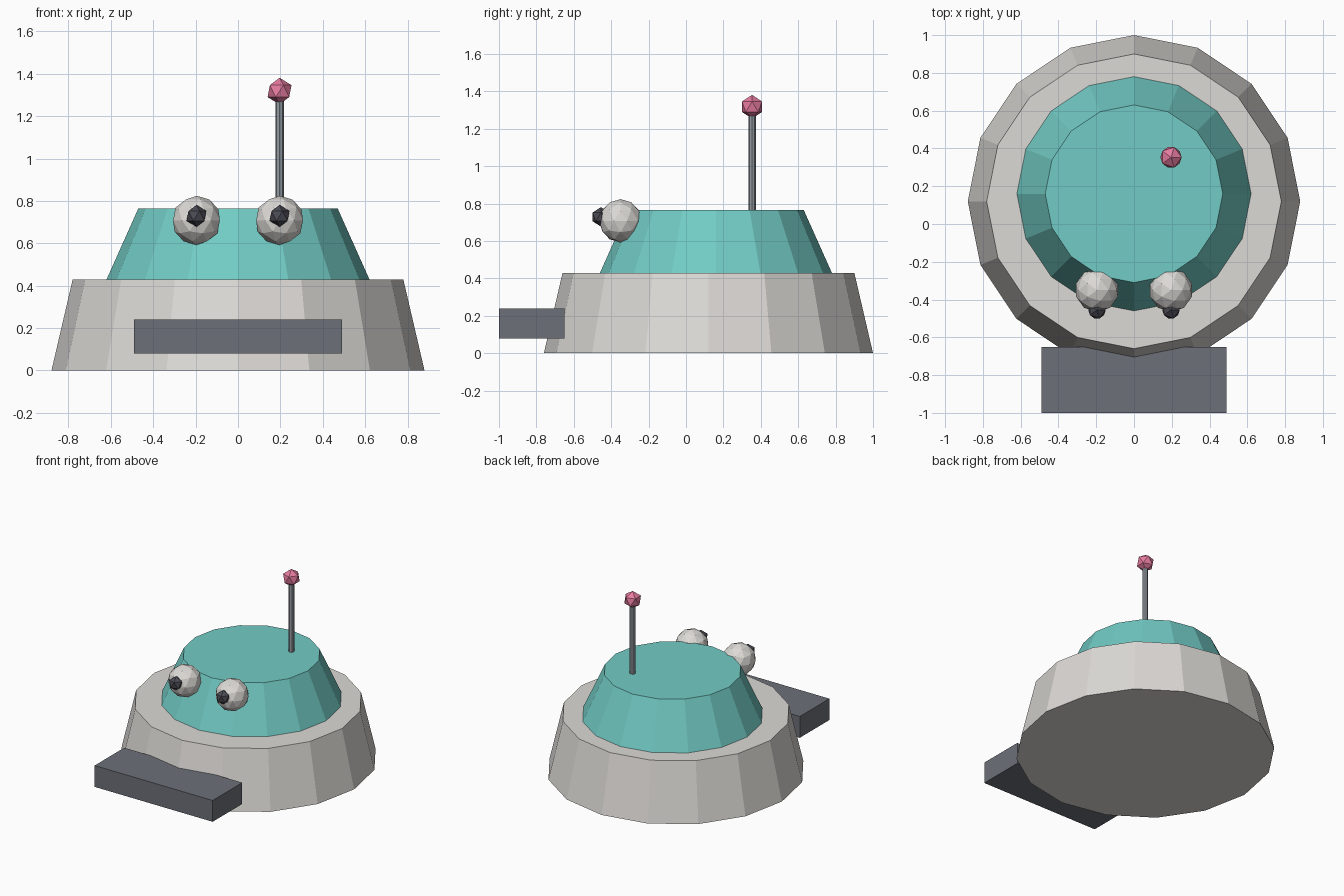
import bpy

if "Cube" in bpy.data.objects:
    bpy.data.objects.remove(bpy.data.objects["Cube"])


def material(name, rgb):
    m = bpy.data.materials.new(name)
    m.diffuse_color = (*rgb, 1)
    m.use_nodes = True
    m.node_tree.nodes["Principled BSDF"].inputs["Base Color"].default_value = m.diffuse_color
    return m


TEAL = material("teal", (0.17, 0.60, 0.56))
WHITE = material("warm_white", (0.72, 0.70, 0.67))
DARK = material("dark_slate", (0.15, 0.16, 0.19))
BLACK = material("charcoal", (0.07, 0.07, 0.09))
PINK = material("pink", (0.80, 0.20, 0.35))
STEEL = material("steel", (0.30, 0.33, 0.36))


def finish(name, mat):
    ob = bpy.context.object
    ob.name = name
    ob.data.materials.append(mat)
    return ob


def frustum(name, x, y, z0, z1, r0, r1, sides, mat):
    bpy.ops.mesh.primitive_cone_add(vertices=sides, radius1=r0, radius2=r1,
                                    depth=z1 - z0, location=(x, y, (z0 + z1) / 2))
    return finish(name, mat)


def ball(name, loc, r, subdivisions, mat):
    bpy.ops.mesh.primitive_ico_sphere_add(subdivisions=subdivisions, radius=r, location=loc)
    return finish(name, mat)


# Tapered body: wide skirt and upper deck
frustum("skirt", 0, 0.12, 0, 0.43, 0.88, 0.78, 16, WHITE)
frustum("upper_deck", 0, 0.16, 0.43, 0.765, 0.62, 0.47, 16, TEAL)

# Front bumper slab
bpy.ops.mesh.primitive_cube_add(size=1, location=(0, -0.825, 0.16))
bumper = finish("bumper", DARK)
bumper.scale = (0.98, 0.35, 0.16)

# Pair of eyes with pupils
for side, sx in (("left", -1), ("right", 1)):
    ball(side + "_eye", (sx * 0.196, -0.35, 0.708), 0.116, 2, WHITE)
    ball(side + "_pupil", (sx * 0.196, -0.455, 0.729), 0.052, 1, BLACK)

# Antenna rod and tip
frustum("antenna_rod", 0.196, 0.353, 0.75, 1.30, 0.02, 0.02, 8, STEEL)
ball("antenna_tip", (0.196, 0.353, 1.318), 0.063, 1, PINK)
